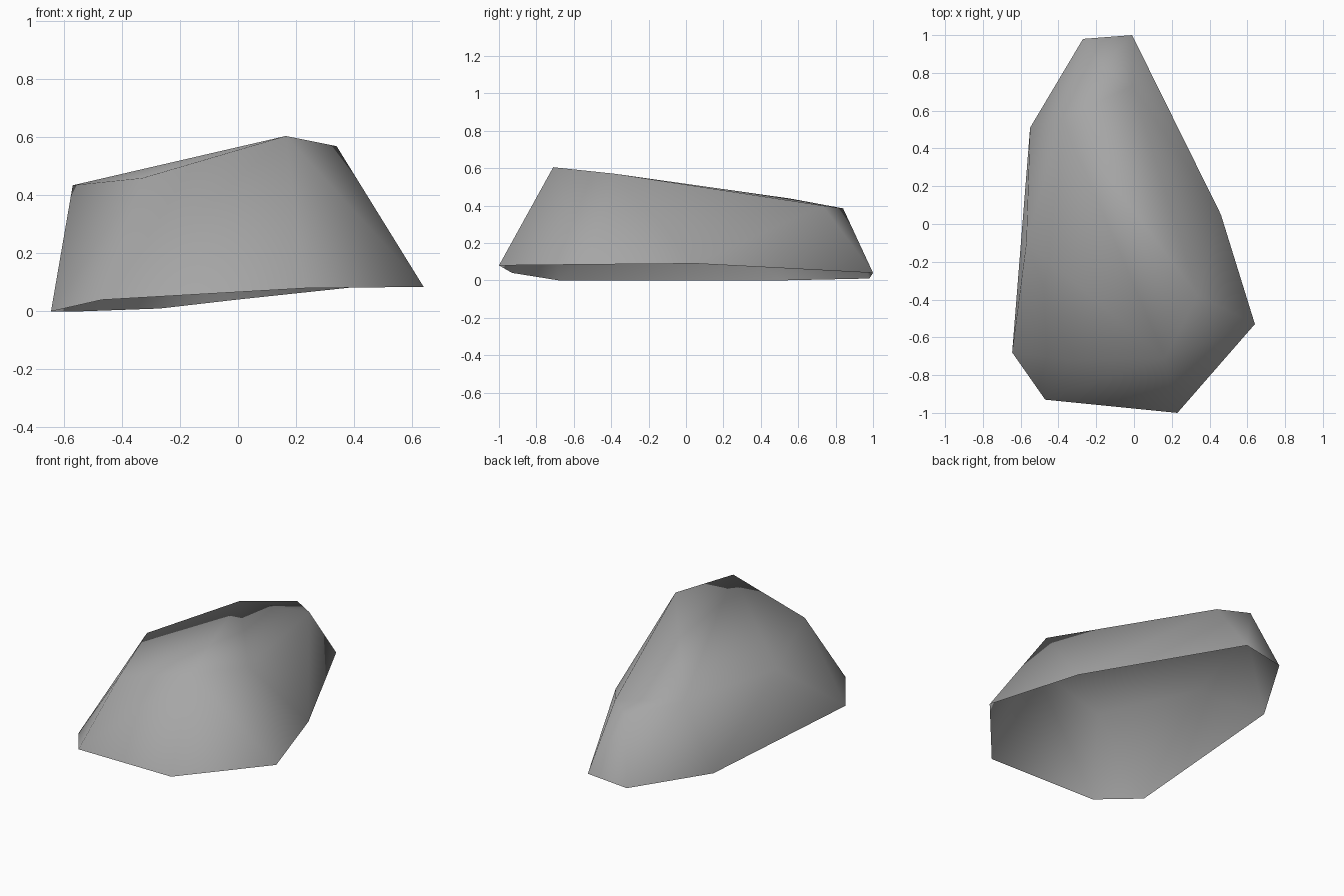
import bpy
import bmesh

cube = bpy.data.objects.get("Cube")
if cube:
    bpy.data.objects.remove(cube, do_unlink=True)

# Stone colour
stone = bpy.data.materials.new("grey_stone")
stone.use_nodes = True
colour = (0.38, 0.38, 0.38, 1)
stone.diffuse_color = colour
bsdf = stone.node_tree.nodes["Principled BSDF"]
bsdf.inputs["Base Color"].default_value = colour
bsdf.inputs["Roughness"].default_value = 0.9

# Lower rim, running around the open underside
rim = [
    (-0.01, 1.0, 0.04), (-0.27, 0.98, 0.01), (-0.55, 0.51, 0.0),
    (-0.645, -0.68, 0.0), (-0.47, -0.93, 0.04), (0.23, -1.0, 0.08),
    (0.64, -0.53, 0.085), (0.46, 0.05, 0.09),
]
# Upper corners of the sloping top
crown = [
    (0.165, -0.71, 0.605), (0.34, -0.38, 0.57), (-0.01, 0.73, 0.4),
    (-0.17, 0.84, 0.385), (-0.38, 0.56, 0.437), (-0.57, -0.1, 0.435),
    (-0.33, -0.72, 0.46),
]

# Skin the corners, then open the underside
bm = bmesh.new()
for point in rim + crown:
    bm.verts.new(point)
bmesh.ops.convex_hull(bm, input=bm.verts[:])
bmesh.ops.recalc_face_normals(bm, faces=bm.faces[:])
underside = [f for f in bm.faces if all(v.co.z < 0.1 for v in f.verts)]
bmesh.ops.delete(bm, geom=underside, context='FACES_ONLY')
for face in bm.faces:
    face.smooth = True

mesh = bpy.data.meshes.new("rock")
bm.to_mesh(mesh)
bm.free()
mesh.materials.append(stone)
rock = bpy.data.objects.new("rock", mesh)
bpy.context.collection.objects.link(rock)
